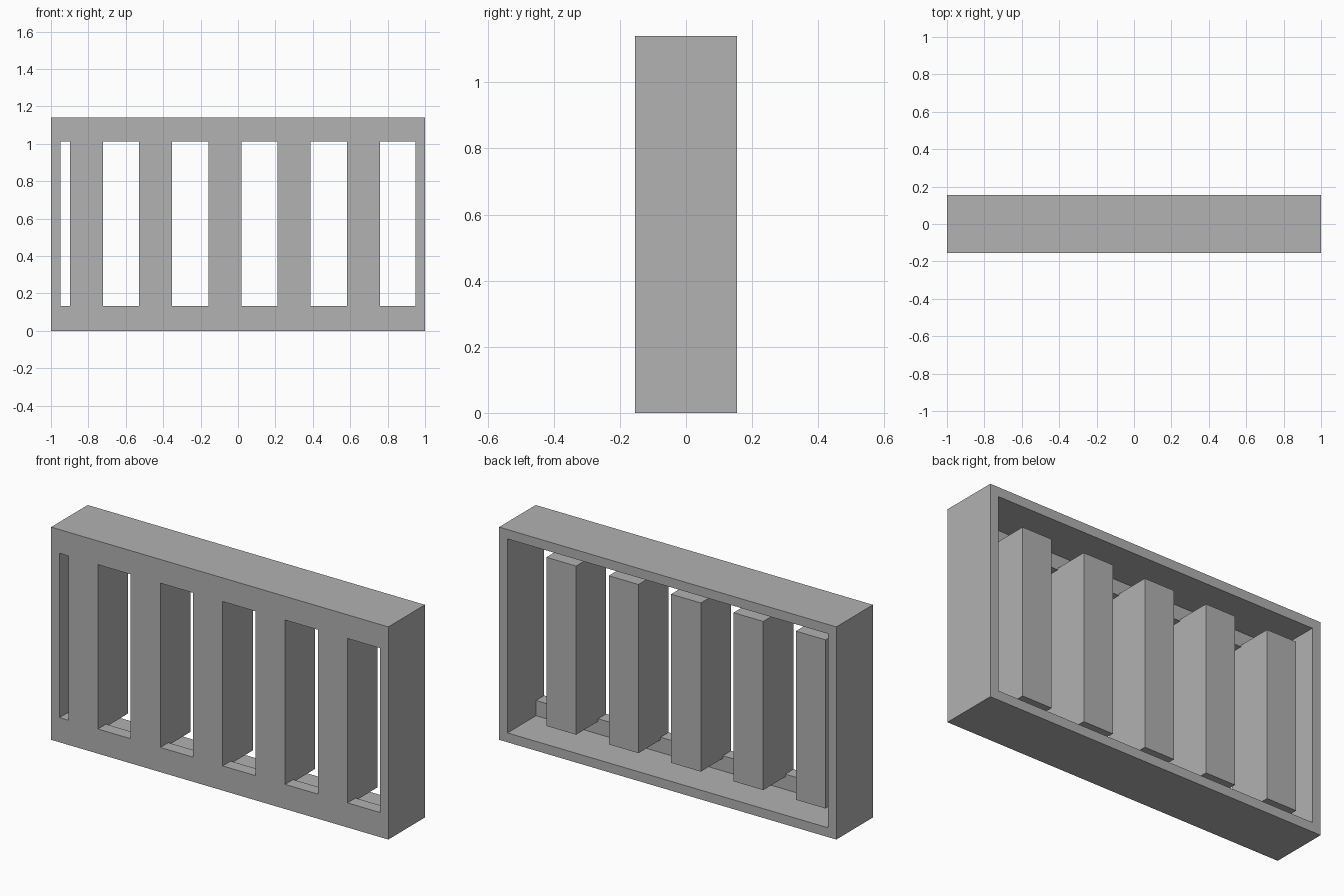
import bpy
from mathutils import Vector

if "Cube" in bpy.data.objects:
    bpy.data.objects.remove(bpy.data.objects["Cube"], do_unlink=True)

grey = bpy.data.materials.new("plain grey")
grey.use_nodes = True
grey.diffuse_color = (0.445, 0.445, 0.445, 1)
grey.node_tree.nodes["Principled BSDF"].inputs["Base Color"].default_value = grey.diffuse_color


def box(name, low, high):
    """Axis-aligned box between two corners."""
    low, high = Vector(low), Vector(high)
    bpy.ops.mesh.primitive_cube_add(size=1, location=(low + high) / 2)
    obj = bpy.context.object
    obj.name = name
    obj.scale = high - low
    bpy.ops.object.transform_apply(location=False, rotation=False, scale=True)
    obj.data.materials.append(grey)
    return obj


def cut(target, cutter):
    """Subtract the cutter and discard it."""
    mod = target.modifiers.new("cut", "BOOLEAN")
    mod.operation = "DIFFERENCE"
    mod.solver = "EXACT"
    mod.object = cutter
    bpy.context.view_layer.objects.active = target
    bpy.ops.object.modifier_apply(modifier=mod.name)
    bpy.data.objects.remove(cutter, do_unlink=True)


HEIGHT, DEPTH, WALL = 1.14, 0.155, 0.05
INNER = 1 - WALL
PLATE_BACK = -0.087
FIRST, PITCH, WIDTH = -0.898, 0.37, 0.176
starts = [FIRST + i * PITCH for i in range(5)]

# Frame with a hollow back
frame = box("frame", (-1, -DEPTH, 0), (1, DEPTH, HEIGHT))
cut(frame, box("cavity", (-INNER, PLATE_BACK, WALL), (INNER, DEPTH + 0.1, HEIGHT - WALL)))

# Openings through the front plate, between the slats
lefts = [-INNER] + [s + WIDTH for s in starts]
rights = starts + [INNER]
for left, right in zip(lefts, rights):
    cut(frame, box("opening", (left, -DEPTH - 0.1, 0.132), (right, 0, 1.013)))

# Deep slats standing behind the plate
for i, s in enumerate(starts):
    box(f"slat_{i + 1}", (s, PLATE_BACK, 0.118), (s + WIDTH, 0.1, 1.022))
